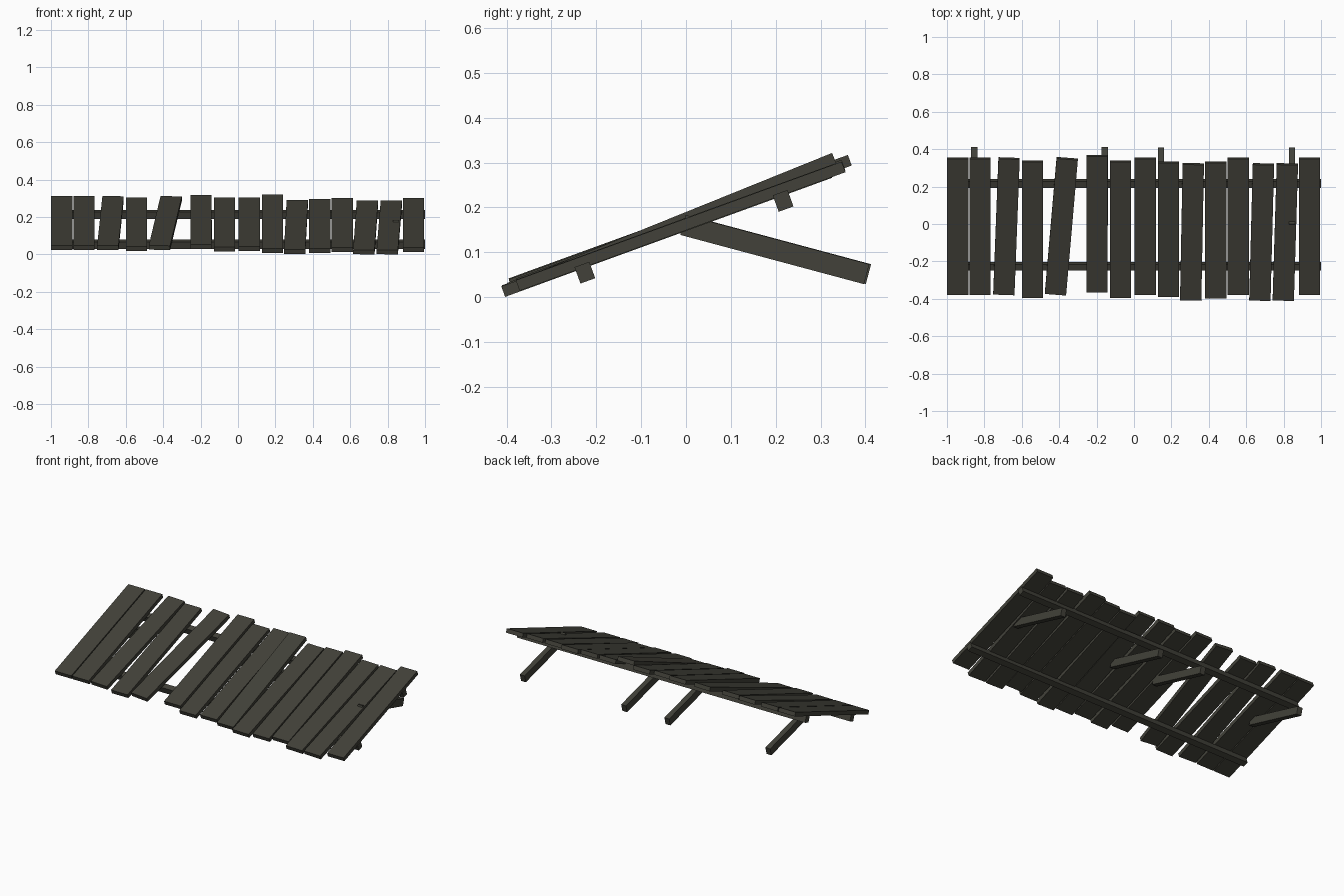
import bpy, bmesh, math
from mathutils import Matrix, Vector

wood = bpy.data.materials.new("dark weathered wood")
wood.diffuse_color = (0.054, 0.053, 0.041, 1)


def box(name, size, centre, pitch, skew=0.0):
    """Box pitched about x, with an optional skew turn in its own plane."""
    me = bpy.data.meshes.new(name)
    bm = bmesh.new()
    bmesh.ops.create_cube(bm, size=1)
    m = (Matrix.Translation(Vector(centre))
         @ Matrix.Rotation(math.radians(pitch), 4, 'X')
         @ Matrix.Rotation(skew, 4, 'Z')
         @ Matrix.Diagonal((*size, 1)))
    bmesh.ops.transform(bm, matrix=m, verts=bm.verts)
    bm.to_mesh(me)
    bm.free()
    me.materials.append(wood)
    ob = bpy.data.objects.new(name, me)
    bpy.context.collection.objects.link(ob)
    return ob


# planks: x at low end, x at high end, y centre, z centre, pitch
planks = [
    (-0.943, -0.943, -0.012, 0.168, 20),
    (-0.823, -0.823, -0.012, 0.168, 20),
    (-0.696, -0.668, -0.012, 0.168, 20),
    (-0.543, -0.543, -0.028, 0.162, 20),
    (-0.420, -0.357, -0.012, 0.168, 20),
    (-0.198, -0.198, 0.002, 0.173, 20),
    (-0.072, -0.072, -0.028, 0.160, 20),
    (0.061, 0.061, -0.012, 0.162, 20),
    (0.184, 0.184, -0.028, 0.165, 22),
    (0.303, 0.317, -0.042, 0.147, 20),
    (0.437, 0.437, -0.032, 0.152, 20),
    (0.558, 0.558, -0.012, 0.158, 20),
    (0.673, 0.692, -0.043, 0.145, 20),
    (0.798, 0.820, -0.043, 0.145, 20),
    (0.938, 0.938, -0.012, 0.158, 20),
]
for i, (xb, xt, y, z, pitch) in enumerate(planks):
    box(f"plank_{i + 1}", (0.114, 0.773, 0.025), ((xb + xt) / 2, y, z), pitch,
        -math.atan2(xt - xb, 0.773))

# cross rails under the planks
for name, y, z in (("lower_rail", -0.2255, 0.0545), ("upper_rail", 0.2165, 0.2145)):
    box(name, (1.99, 0.035, 0.039), (0.005, y, z), 20)

# four prop legs leaning out behind
for i, (x, dy) in enumerate(((-0.854, 0), (-0.156, 0), (0.145, -0.004), (0.845, -0.004))):
    box(f"prop_leg_{i + 1}", (0.033, 0.424, 0.046), (x, 0.202 + dy, 0.106), -15)
